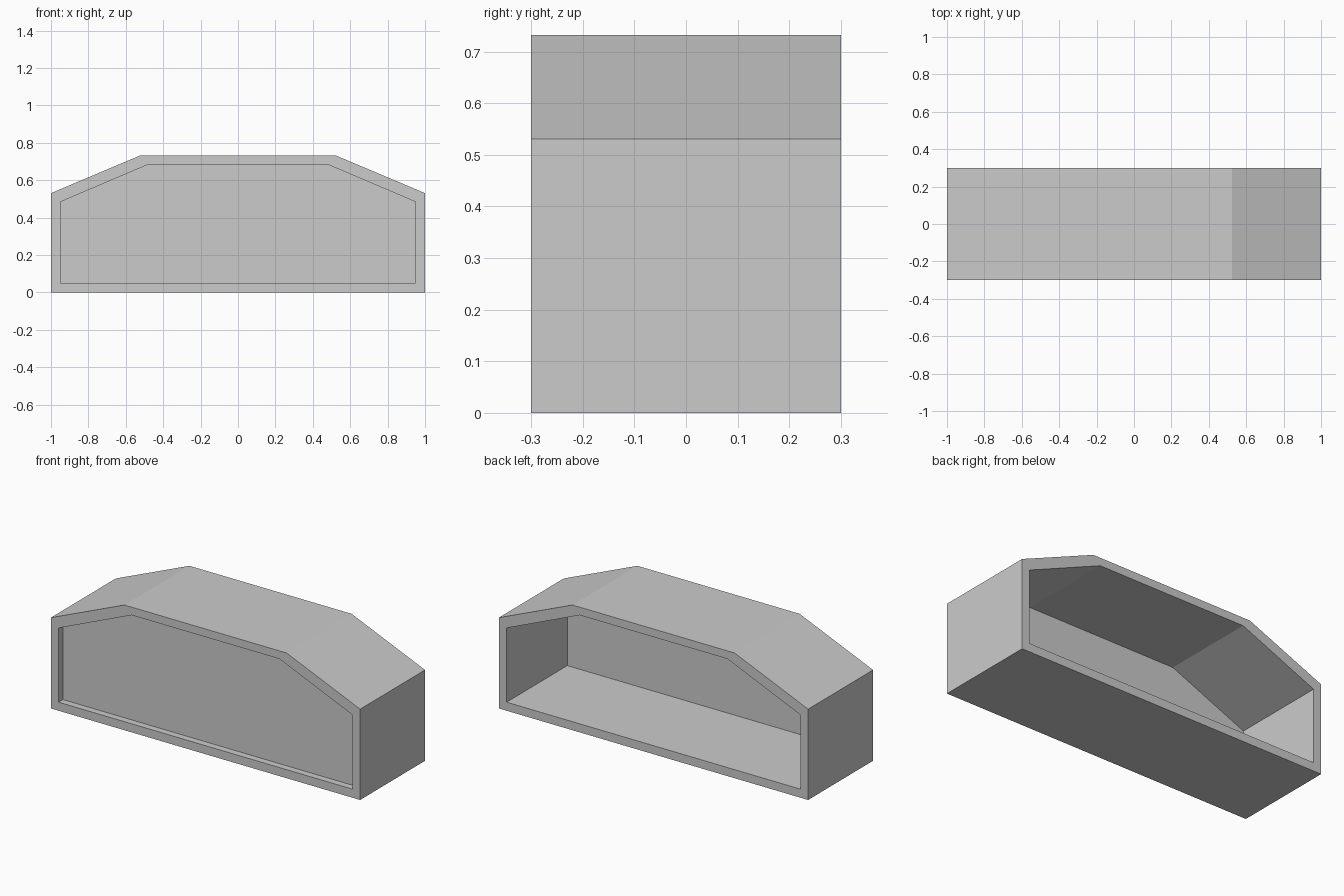
import bpy, bmesh

if "Cube" in bpy.data.objects:
    bpy.data.objects.remove(bpy.data.objects["Cube"])

HALF_DEPTH = 0.3
PANEL_Y = -0.26


def mirrored(right_side):
    """Close a right-hand (x, z) profile by mirroring it across x = 0."""
    return right_side + [(-x, z) for x, z in reversed(right_side)]


outer = mirrored([(1.0, 0.0), (1.0, 0.531), (0.524, 0.732)])
inner = mirrored([(0.95, 0.05), (0.95, 0.484), (0.478, 0.685)])


def finish(bm, name):
    bmesh.ops.recalc_face_normals(bm, faces=bm.faces)
    mesh = bpy.data.meshes.new(name)
    bm.to_mesh(mesh)
    bm.free()
    obj = bpy.data.objects.new(name, mesh)
    bpy.context.collection.objects.link(obj)
    return obj


def ring(bm, profile, y):
    return [bm.verts.new((x, y, z)) for x, z in profile]


# Hollow casing: outer and inner walls joined by flat front and back rims
bm = bmesh.new()
loops = [ring(bm, outer, -HALF_DEPTH), ring(bm, outer, HALF_DEPTH),
         ring(bm, inner, HALF_DEPTH), ring(bm, inner, -HALF_DEPTH)]
for k in range(4):
    a, b = loops[k], loops[(k + 1) % 4]
    for i in range(len(outer)):
        j = (i + 1) % len(outer)
        bm.faces.new((a[i], a[j], b[j], b[i]))
finish(bm, "casing")

# Thin panel recessed just behind the front rim
bm = bmesh.new()
bm.faces.new(ring(bm, inner, PANEL_Y))
finish(bm, "front_panel")
